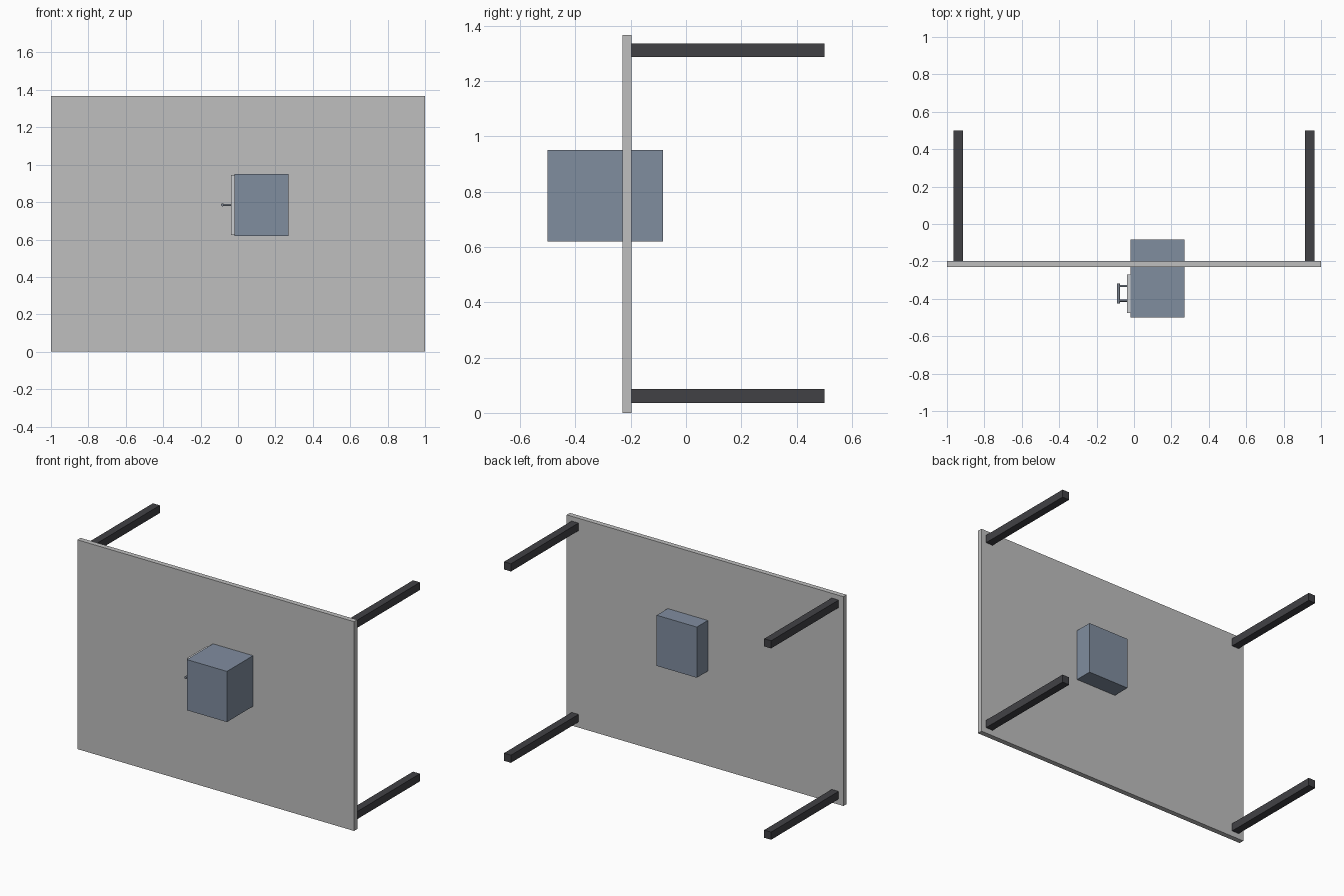
import bpy
from mathutils import Vector

cube = bpy.data.objects.get("Cube")
if cube:
    bpy.data.objects.remove(cube, do_unlink=True)


def material(name, rgb):
    m = bpy.data.materials.new(name)
    m.use_nodes = True
    colour = (*rgb, 1)
    m.diffuse_color = colour
    m.node_tree.nodes["Principled BSDF"].inputs["Base Color"].default_value = colour
    return m


light_grey = material("light grey", (0.52, 0.52, 0.52))
charcoal = material("charcoal", (0.053, 0.053, 0.06))
slate_blue = material("slate blue", (0.216, 0.266, 0.347))
pale_grey = material("pale grey", (0.6, 0.61, 0.63))
steel = material("steel", (0.2, 0.23, 0.28))


def box(name, low, high, mat):
    low, high = Vector(low), Vector(high)
    bpy.ops.mesh.primitive_cube_add(size=1, location=(low + high) / 2)
    ob = bpy.context.object
    ob.name = name
    ob.scale = high - low
    bpy.ops.object.transform_apply(location=False, rotation=False, scale=True)
    ob.data.materials.append(mat)
    return ob


def rod(name, start, end, radius, mat):
    start, end = Vector(start), Vector(end)
    axis = end - start
    bpy.ops.mesh.primitive_cylinder_add(
        vertices=16, radius=radius, depth=axis.length, location=(start + end) / 2,
        rotation=axis.to_track_quat("Z", "Y").to_euler())
    ob = bpy.context.object
    ob.name = name
    ob.data.materials.append(mat)
    bpy.ops.object.shade_smooth_by_angle()
    return ob


# Upright table top
box("table_top", (-1, -0.23, 0), (1, -0.197, 1.367), light_grey)

# Four legs pointing backwards
for side, x in (("right", -0.94), ("left", 0.94)):
    for level, z in (("lower", 0.061), ("upper", 1.311)):
        box(f"{level}_{side}_leg", (x - 0.025, -0.197, z - 0.025),
            (x + 0.025, 0.5, z + 0.025), charcoal)

# Cabinet passing through the table top
box("cabinet", (-0.02, -0.5, 0.619), (0.27, -0.083, 0.95), slate_blue)

# Drawer front on the cabinet's right side
box("drawer_front", (-0.037, -0.475, 0.625), (-0.02, -0.27, 0.945), pale_grey)

# Bar handle on two posts
for name, y in (("front", -0.41), ("rear", -0.332)):
    rod(f"{name}_handle_post", (-0.037, y, 0.785), (-0.083, y, 0.785), 0.006, steel)
rod("handle_bar", (-0.083, -0.424, 0.785), (-0.083, -0.318, 0.785), 0.008, steel)
